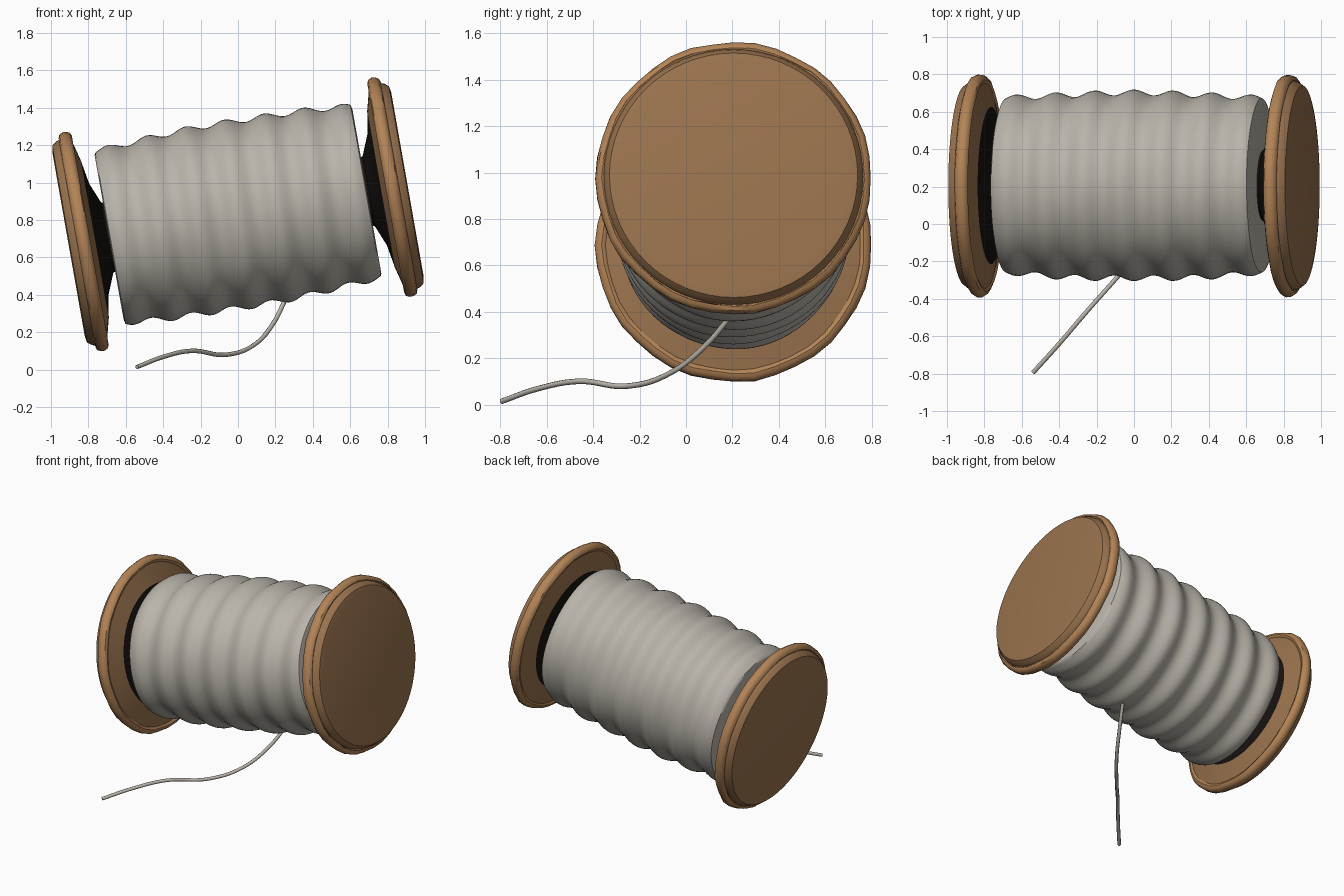
import bpy, bmesh, math, random
from mathutils import Matrix, Vector

random.seed(4)
cube = bpy.data.objects.get("Cube")
if cube:
    bpy.data.objects.remove(cube, do_unlink=True)


def material(name, rgb, rough=0.8):
    m = bpy.data.materials.new(name)
    m.use_nodes = True
    m.diffuse_color = (*rgb, 1)
    bsdf = m.node_tree.nodes["Principled BSDF"]
    bsdf.inputs["Base Color"].default_value = (*rgb, 1)
    bsdf.inputs["Roughness"].default_value = rough
    return m


WOOD = material("brown wood", (0.32, 0.17, 0.076))
RIM = material("light wood rim", (0.45, 0.23, 0.095))
CORE = material("black core", (0.008, 0.006, 0.005))
THREAD = material("grey thread", (0.49, 0.46, 0.405))

# The spool axis leans ten degrees up towards +x
SPOOL = Matrix.Translation((0, 0.205, 0.83)) @ Matrix.Rotation(math.radians(80), 4, "Y")


def lathe(name, profile, mat, segments, wobble=None, mirror=False):
    """Turn (height, radius) points round the spool axis; zero radius closes the end."""
    bm = bmesh.new()
    rings = []
    for s, r in profile:
        if r == 0:
            rings.append([bm.verts.new((0, 0, s))] * segments)
            continue
        ring = []
        for i in range(segments):
            a = math.tau * i / segments
            rr = r + (wobble(s, a) if wobble else 0)
            ring.append(bm.verts.new((rr * math.cos(a), rr * math.sin(a), s)))
        rings.append(ring)
    for lower, upper in zip(rings, rings[1:]):
        for i in range(segments):
            j = (i + 1) % segments
            corners = dict.fromkeys((lower[i], lower[j], upper[j], upper[i]))
            bm.faces.new(list(corners))
    if mirror:
        bmesh.ops.scale(bm, vec=(1, 1, -1), verts=bm.verts)
    bmesh.ops.recalc_face_normals(bm, faces=bm.faces)
    bm.transform(SPOOL)
    mesh = bpy.data.meshes.new(name)
    bm.to_mesh(mesh)
    bm.free()
    mesh.materials.append(mat)
    ob = bpy.data.objects.new(name, mesh)
    bpy.context.collection.objects.link(ob)
    smooth(ob)
    return ob


def smooth(ob):
    bpy.ops.object.select_all(action="DESELECT")
    ob.select_set(True)
    bpy.context.view_layer.objects.active = ob
    bpy.ops.object.shade_smooth_by_angle(angle=math.radians(40))


def rim_wobble(s, a):
    return 0.003 * math.sin(11 * a) + random.uniform(-0.003, 0.001)


# Flanges: turned wooden discs with a rounded, slightly uneven rim and a flared core
disc = [(0.92, 0), (0.92, 0.50), (0.914, 0.535), (0.89, 0.553), (0.86, 0.563),
        (0.81, 0.555), (0.775, 0.42)]
rim = [(0.838 + 0.036 * math.cos(t), 0.567 + 0.03 * math.sin(t))
       for t in (math.tau * k / 10 for k in range(11))]
core = [(0.776, 0.42), (0.755, 0.30), (0.71, 0.19), (0.64, 0.17), (0.64, 0)]
for side, flip in (("left", False), ("right", True)):
    lathe(side + "_flange", disc, WOOD, 64, mirror=flip)
    lathe(side + "_rim", rim, RIM, 40, rim_wobble, flip)
    lathe(side + "_core", core, CORE, 48, mirror=flip)


# Wound thread: barrel with soft rolling ridges
def ridge(s, a):
    if abs(s) > 0.699:
        return 0
    return 0.015 * math.cos(math.tau * s / 0.213 + 0.5 * math.cos(a)) + 0.002 * math.sin(5 * a + 9 * s)


HALF = 0.70
steps = 84
barrel = [(-HALF, 0), (-HALF, 0.445)]
for k in range(steps + 1):
    s = (2 * k / steps - 1) * (HALF - 0.006)
    barrel.append((s, 0.497 - 0.032 * (s / HALF) ** 2))
barrel += [(HALF, 0.445), (HALF, 0)]
lathe("wound_thread", barrel, THREAD, 72, ridge)

# Loose thread end trailing from under the barrel
path = [(-0.54, -0.795, 0.014), (-0.4, -0.64, 0.068), (-0.25, -0.465, 0.10),
        (-0.06, -0.25, 0.08), (0.09, -0.07, 0.135), (0.19, 0.08, 0.25), (0.26, 0.20, 0.39)]
curve = bpy.data.curves.new("loose_thread", "CURVE")
curve.dimensions = "3D"
curve.bevel_depth = 0.012
curve.bevel_resolution = 2
curve.use_fill_caps = True
spline = curve.splines.new("BEZIER")
spline.bezier_points.add(len(path) - 1)
for point, co in zip(spline.bezier_points, path):
    point.co = Vector(co)
    point.handle_left_type = point.handle_right_type = "AUTO"
curve.materials.append(THREAD)
tail = bpy.data.objects.new("loose_thread", curve)
bpy.context.collection.objects.link(tail)
